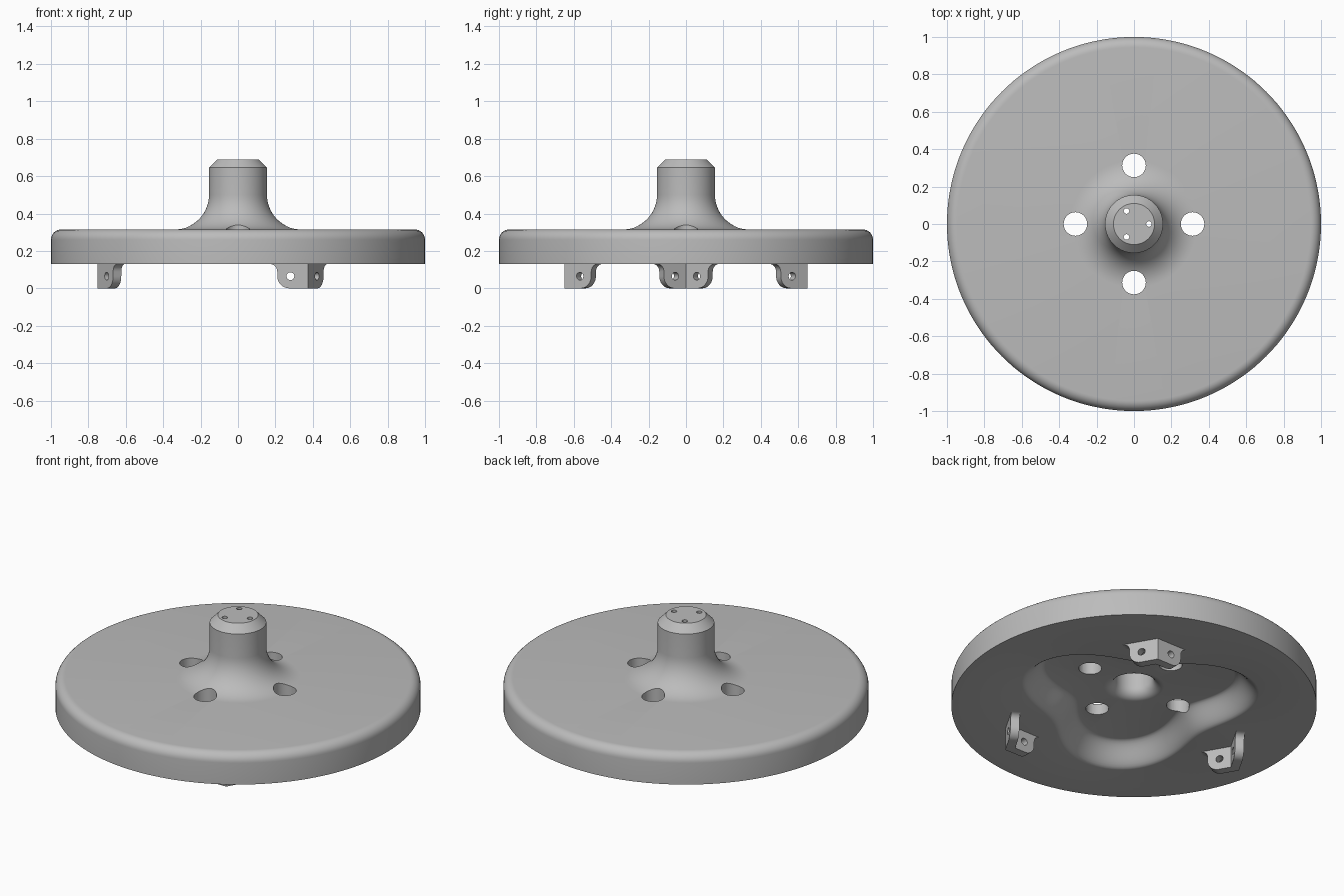
import bpy
import bmesh
from math import sin, cos, pi, radians
from mathutils import Vector, Matrix

if "Cube" in bpy.data.objects:
    bpy.data.objects.remove(bpy.data.objects["Cube"])

GREY = (0.5, 0.5, 0.5, 1)
grey = bpy.data.materials.new("plain_grey")
grey.use_nodes = True
grey.diffuse_color = GREY
grey.node_tree.nodes["Principled BSDF"].inputs["Base Color"].default_value = GREY


def make_object(name, bm):
    bmesh.ops.recalc_face_normals(bm, faces=bm.faces)
    mesh = bpy.data.meshes.new(name)
    bm.to_mesh(mesh)
    bm.free()
    mesh.materials.append(grey)
    obj = bpy.data.objects.new(name, mesh)
    bpy.context.collection.objects.link(obj)
    return obj


def arc(cx, cz, r, a0, a1, n):
    steps = [radians(a0 + (a1 - a0) * i / n) for i in range(n + 1)]
    return [(cx + r * cos(a), cz + r * sin(a)) for a in steps]


def add_drill(bm, centre, axis, radius, depth):
    turn = Vector((0, 0, 1)).rotation_difference(Vector(axis)).to_matrix().to_4x4()
    bmesh.ops.create_cone(bm, cap_ends=True, segments=32, radius1=radius, radius2=radius,
                          depth=depth, matrix=Matrix.Translation(centre) @ turn)


def finish(obj, drills):
    # Cut the holes, then smooth everything but the sharp edges
    cutter = make_object("hole_cutter", drills)
    cutter.hide_render = True
    mod = obj.modifiers.new("holes", "BOOLEAN")
    mod.operation, mod.solver, mod.object = "DIFFERENCE", "EXACT", cutter
    bpy.ops.object.select_all(action="DESELECT")
    obj.select_set(True)
    bpy.context.view_layer.objects.active = obj
    bpy.ops.object.modifier_apply(modifier=mod.name)
    bpy.data.objects.remove(cutter)
    bpy.ops.object.shade_smooth_by_angle(angle=radians(32))


# Flanged disc: outer skin, three-lobed underside recess, hub bore
FLOOR, BASE, WALL = 0.25, 0.13, 0.14
outer = [(0, 0.69), (0.11, 0.69), (0.155, 0.645)]
outer += arc(0.34, 0.5, 0.185, 180, 270, 14)
outer += arc(0.945, 0.26, 0.055, 90, 0, 8) + [(1, BASE)]
recess = []
for i in range(13):
    t = i / 12
    recess.append((WALL * t, BASE + (FLOOR - BASE) * t * t * (3 - 2 * t)))
bore = arc(0.165, 0.31, 0.06, 270, 180, 8) + [(0.105, 0.63), (0, 0.63)]


def lobed_rim(a):
    return 0.595 + 0.115 * cos(3 * a)


SEGMENTS = 144
bm = bmesh.new()
angles = [2 * pi * i / SEGMENTS for i in range(SEGMENTS)]
rings = []
for points, lobed in ((outer, False), (recess, True), (bore, False)):
    for r, z in points:
        if r == 0 and not lobed:
            rings.append([bm.verts.new((0, 0, z))] * SEGMENTS)
            continue
        radii = [lobed_rim(a) - r if lobed else r for a in angles]
        rings.append([bm.verts.new((q * cos(a), q * sin(a), z)) for q, a in zip(radii, angles)])
for upper, lower in zip(rings, rings[1:]):
    for i in range(SEGMENTS):
        j = (i + 1) % SEGMENTS
        bm.faces.new(list(dict.fromkeys((upper[i], upper[j], lower[j], lower[i]))))
disc = make_object("flanged_disc", bm)

# Four bolt holes and three small holes in the hub end
drills = bmesh.new()
for k in range(4):
    a = k * pi / 2
    add_drill(drills, (0.313 * cos(a), 0.313 * sin(a), 0.25), (0, 0, 1), 0.063, 0.5)
for k in range(3):
    a = k * 2 * pi / 3
    add_drill(drills, (0.08 * cos(a), 0.08 * sin(a), 0.68), (0, 0, 1), 0.015, 0.16)
finish(disc, drills)

# Three angled lugs under the disc, each with two drilled arms
THICK, APEX = 0.05, Vector((0.75, 0, 0))
arm = [(0, 0.14), (0.205, 0.14)] + arc(0.205, 0.09, 0.04, 90, 180, 6)
arm += arc(0.1, 0.065, 0.065, 0, -90, 8) + [(0, 0)]
for k, name in enumerate(("left_back_lug", "right_lug", "left_front_lug")):
    bm, drills = bmesh.new(), bmesh.new()
    spin = Matrix.Rotation(radians(60 + 120 * k), 3, "Z")
    for side in (1, -1):
        along = Vector((-cos(pi / 3), side * sin(pi / 3), 0))
        inward = Vector((-sin(pi / 3), -side * cos(pi / 3), 0))
        front, back = [], []
        for s, z in arm:
            up = Vector((0, 0, z))
            mitre = THICK * 0.57735 if s == 0 else 0
            front.append(bm.verts.new(spin @ (APEX + along * s + up)))
            back.append(bm.verts.new(spin @ (APEX + along * (s + mitre) + inward * THICK + up)))
        bm.faces.new(front)
        bm.faces.new(back[::-1])
        for i in range(len(arm) - 1):
            bm.faces.new((front[i], front[i + 1], back[i + 1], back[i]))
        middle = APEX + along * 0.095 + inward * THICK / 2 + Vector((0, 0, 0.065))
        add_drill(drills, spin @ middle, spin @ inward, 0.021, THICK * 1.6)
    bmesh.ops.remove_doubles(bm, verts=bm.verts, dist=0.0005)
    finish(make_object(name, bm), drills)
